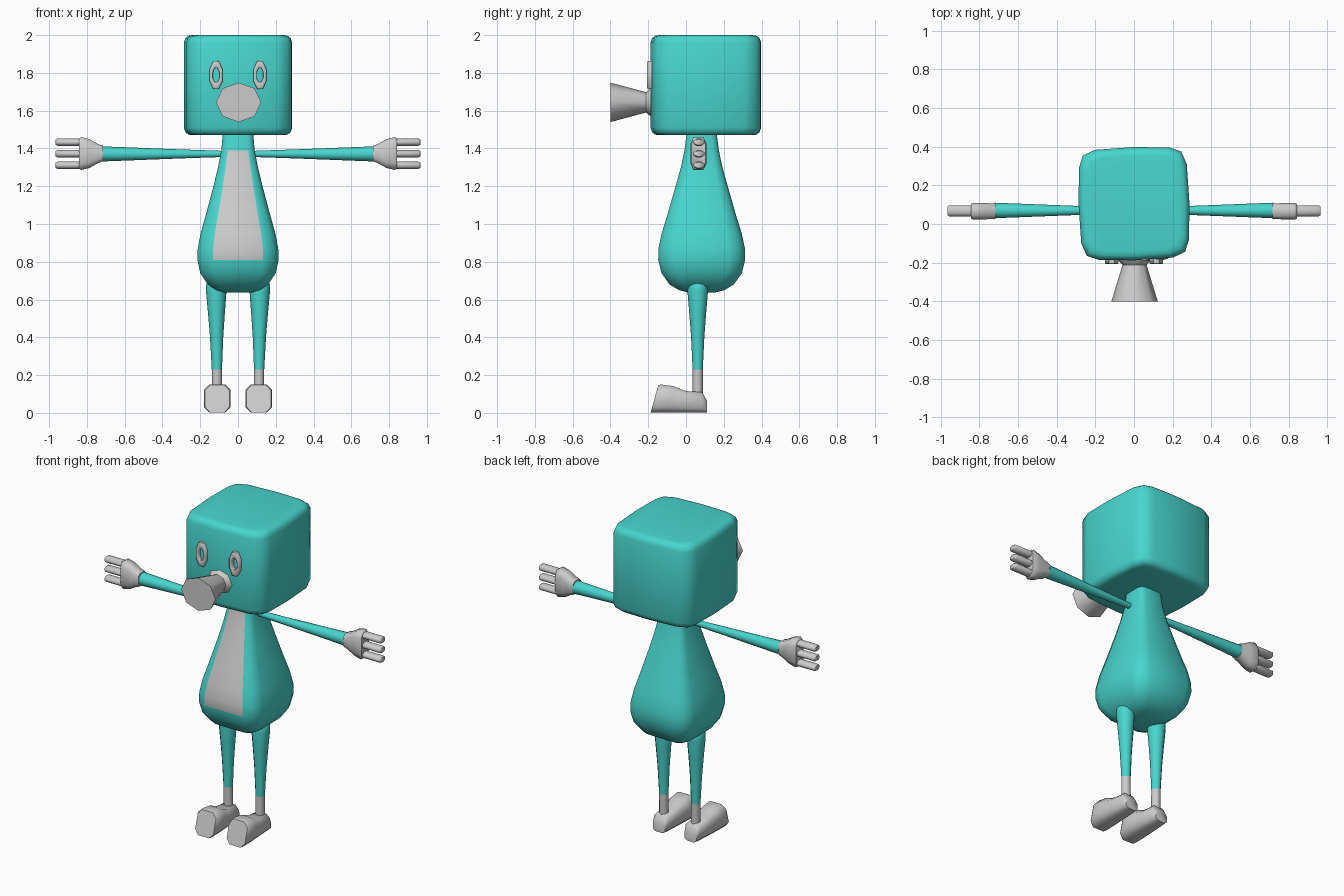
import bpy, bmesh, math
from mathutils import Vector

if "Cube" in bpy.data.objects:
    bpy.data.objects.remove(bpy.data.objects["Cube"], do_unlink=True)


def make_material(name, colour):
    mat = bpy.data.materials.new(name)
    mat.use_nodes = True
    mat.diffuse_color = (*colour, 1)
    mat.node_tree.nodes["Principled BSDF"].inputs["Base Color"].default_value = (*colour, 1)
    return mat


TEAL = make_material("teal", (0.065, 0.67, 0.62))
GREY = make_material("light_grey", (0.6, 0.6, 0.6))
AXES = [Vector((1, 0, 0)), Vector((0, 1, 0)), Vector((0, 0, 1))]


def finish(name, bm, mats, rule=None, angle=60):
    bmesh.ops.recalc_face_normals(bm, faces=bm.faces)
    if rule:
        for f in bm.faces:
            f.material_index = int(rule(f.calc_center_median()))
    mesh = bpy.data.meshes.new(name)
    bm.to_mesh(mesh)
    bm.free()
    for m in mats:
        mesh.materials.append(m)
    mesh.shade_smooth()
    mesh.set_sharp_from_angle(angle=math.radians(angle))
    obj = bpy.data.objects.new(name, mesh)
    bpy.context.collection.objects.link(obj)
    return obj


def loft(name, rings, section, u, v, mats, rule=None, angle=60, warp=None, closed=False):
    """Skin rings of (centre, half width, half height) using axes u and v."""
    bm = bmesh.new()
    loops = []
    for centre, a, b in rings:
        pts = [Vector(centre) + AXES[u] * p * a + AXES[v] * q * b for p, q in section]
        loops.append([bm.verts.new(warp(p) if warp else p) for p in pts])
    n = len(section)
    pairs = list(zip(loops, loops[1:]))
    if closed:
        pairs.append((loops[-1], loops[0]))
    else:
        bm.faces.new(loops[0])
        bm.faces.new(loops[-1])
    for lo, hi in pairs:
        for i in range(n):
            j = (i + 1) % n
            bm.faces.new((lo[i], lo[j], hi[j], hi[i]))
    return finish(name, bm, mats, rule, angle)


def circle(n, turn=0.0):
    return [(math.cos(math.tau * (i + turn) / n), math.sin(math.tau * (i + turn) / n))
            for i in range(n)]


def rounded(corner):
    """Square section with one set of corner points repeated round four sides."""
    pts = []
    for k in range(4):
        for p, q in corner:
            for _ in range(k):
                p, q = -q, p
            pts.append((p, q))
    return pts


BOX = rounded([(1, 0), (0.95, 0.7), (0.85, 0.92), (0.64, 0.99)])
PEAR = rounded([(1, 0.62), (0.88, 0.88), (0.62, 1)])
SOFT = rounded([(1, 0.6), (0.6, 1)])
ROUND = circle(12)

# Head
head_rows = [(1.47, 0.86), (1.474, 0.92), (1.486, 0.97), (1.51, 1),
             (1.96, 1), (1.984, 0.97), (1.996, 0.92), (2.0, 0.84)]
loft("head", [((0, 0.105, z), 0.287 * s, 0.293 * s) for z, s in head_rows],
     BOX, 0, 1, [TEAL])

# Body with a grey belly panel on its front strip
body_rows = [(0.637, 0.075, 0.07), (0.65, 0.115, 0.12), (0.68, 0.16, 0.17),
             (0.74, 0.2, 0.213), (0.81, 0.215, 0.23), (0.87, 0.213, 0.229),
             (0.95, 0.198, 0.212), (1.05, 0.17, 0.181), (1.2, 0.13, 0.138),
             (1.3, 0.106, 0.11), (1.39, 0.088, 0.091), (1.49, 0.08, 0.078)]
loft("body", [((0, 0.083, z), a, b) for z, a, b in body_rows], PEAR, 0, 1, [TEAL, GREY],
     rule=lambda c: abs(c.x) < 0.01 and c.y < 0.05 and 0.81 < c.z < 1.39)

# Snout
snout_rows = [(-0.185, 0.085), (-0.195, 0.078), (-0.212, 0.062), (-0.4, 0.12)]
loft("snout", [((0.003, y, 1.644), r, r * 0.87) for y, r in snout_rows],
     circle(8), 0, 2, [GREY], angle=50)


def foot_shape(p):
    """Lean the toe face back as it rises."""
    if p.y < -0.1:
        p.y += 0.28 * (p.z - 0.01)
    return p


for side, label in ((1, "left"), (-1, "right")):
    # Eye ring
    eye_rows = [(-0.18, 1), (-0.203, 1), (-0.207, 0.85), (-0.207, 0.6),
                (-0.203, 0.5), (-0.18, 0.5)]
    loft(label + "_eye_ring", [((0.116 * side, y, 1.788), 0.038 * s, 0.08 * s)
                               for y, s in eye_rows],
         circle(8, 0.5), 0, 2, [GREY], closed=True)

    # Arm and hand
    arm_rows = [(0.06, 0.014), (0.1, 0.017), (0.28, 0.023), (0.72, 0.04)]
    loft(label + "_arm", [((side * x, 0.07, 1.371), r, r) for x, r in arm_rows],
         ROUND, 1, 2, [TEAL])
    palm_rows = [(0.715, 0.04, 0.041), (0.74, 0.041, 0.05), (0.785, 0.042, 0.076),
                 (0.83, 0.043, 0.087), (0.842, 0.038, 0.08)]
    loft(label + "_palm", [((side * x, 0.066, 1.373), a, b) for x, a, b in palm_rows],
         SOFT, 1, 2, [GREY])
    for i, finger in enumerate(("lower", "middle", "upper")):
        finger_rows = [(0.82, 1), (0.955, 1), (0.965, 0.75)]
        loft(f"{label}_{finger}_finger",
             [((side * x, 0.068, 1.311 + 0.061 * i), 0.031 * s, 0.021 * s)
              for x, s in finger_rows], circle(8, 0.5), 1, 2, [GREY])

    # Leg with a grey ankle
    leg_rows = [(0.06, 0.027), (0.23, 0.027), (0.4, 0.035), (0.52, 0.044),
                (0.64, 0.054), (0.68, 0.053), (0.695, 0.043), (0.703, 0.02)]
    loft(label + "_leg", [((side * (0.11 + 0.008 * z), 0.062, z), r, r)
                          for z, r in leg_rows],
         ROUND, 0, 1, [TEAL, GREY], rule=lambda c: c.z < 0.23)

    # Foot, lofted from toe to heel
    foot_rows = [(-0.185, 0.064, 0.146), (-0.17, 0.071, 0.148), (-0.105, 0.07, 0.14),
                 (0.0, 0.06, 0.113), (0.085, 0.052, 0.108), (0.112, 0.042, 0.06)]
    loft(label + "_foot", [((side * 0.11, y, 0.002 + h / 2), a, h / 2)
                           for y, a, h in foot_rows],
         SOFT, 0, 2, [GREY], warp=foot_shape)
